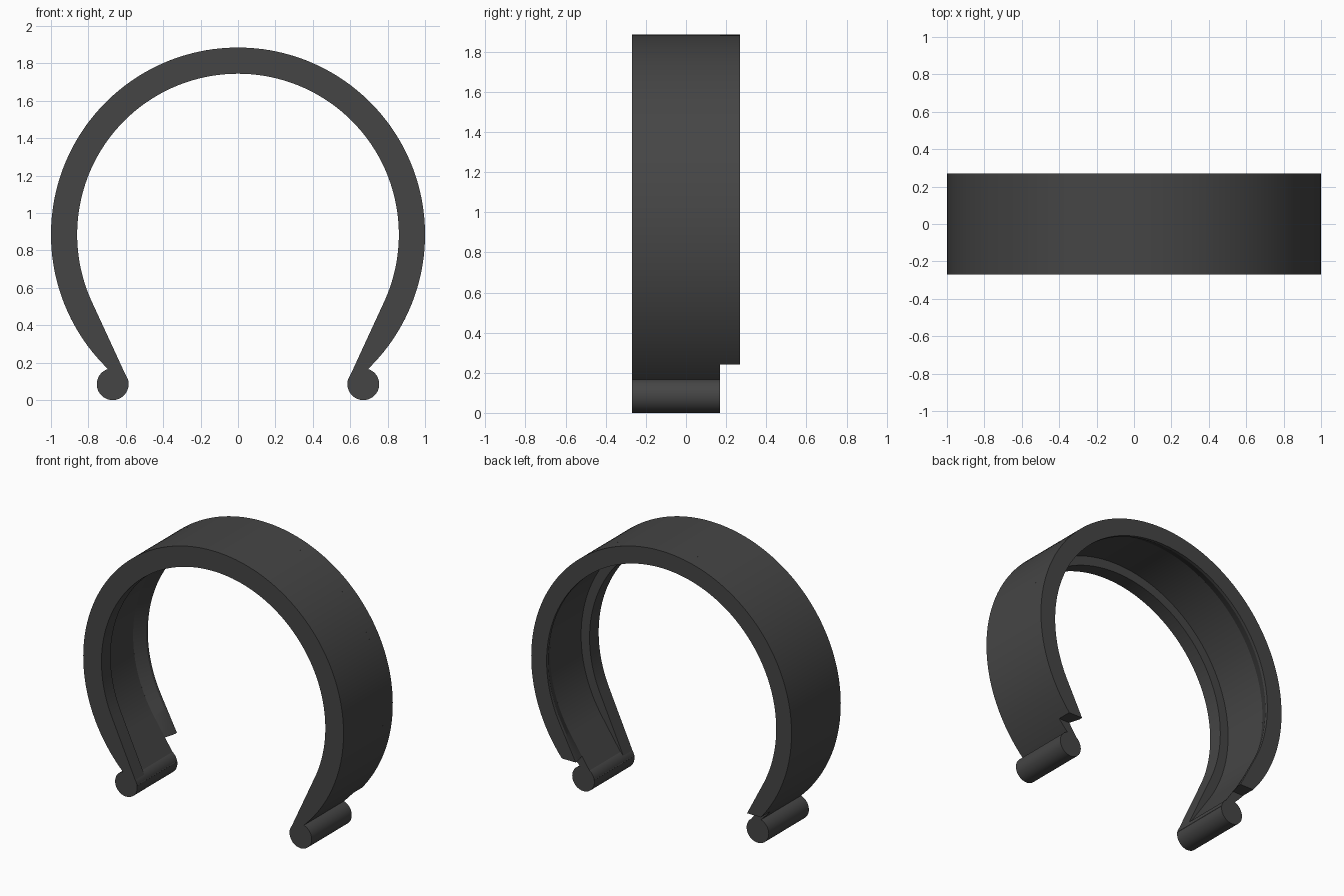
import bpy, bmesh, math

if "Cube" in bpy.data.objects:
    bpy.data.objects.remove(bpy.data.objects["Cube"])

CZ = 0.885                    # height of the ring centre
P_ANGLE = math.radians(36.7)  # end of the arms, measured from straight down
P_DIST = 0.979                # distance of the inner arm tip from the centre

mat = bpy.data.materials.new("dark_grey")
mat.diffuse_color = (0.06, 0.06, 0.06, 1)
mat.use_nodes = True
mat.node_tree.nodes["Principled BSDF"].inputs["Base Color"].default_value = mat.diffuse_color


def finish(name, bm):
    bmesh.ops.recalc_face_normals(bm, faces=bm.faces)
    me = bpy.data.meshes.new(name)
    bm.to_mesh(me)
    bm.free()
    ob = bpy.data.objects.new(name, me)
    bpy.context.collection.objects.link(ob)
    me.materials.append(mat)
    bpy.ops.object.select_all(action='DESELECT')
    ob.select_set(True)
    bpy.context.view_layer.objects.active = ob
    bpy.ops.object.shade_smooth_by_angle(angle=math.radians(25))
    return ob


def radius_at(r, phi):
    """Circle of radius r that runs off along a tangent to the arm tip."""
    if r >= P_DIST:
        return r
    tangent = P_ANGLE + math.acos(r / P_DIST)
    a = min(phi, 2 * math.pi - phi)
    return r if a >= tangent else r / math.cos(tangent - a)


def sweep(section, start, steps=144):
    """Sweep a closed (y, radius) section around the ring, with end caps."""
    bm = bmesh.new()
    rings = []
    for i in range(steps + 1):
        phi = start + (2 * math.pi - 2 * start) * i / steps
        ring = []
        for y, r in section:
            d = radius_at(r, phi)
            ring.append(bm.verts.new((-d * math.sin(phi), y, CZ - d * math.cos(phi))))
        rings.append(ring)
    n = len(section)
    for a, b in zip(rings, rings[1:]):
        for j in range(n):
            k = (j + 1) % n
            bm.faces.new((a[j], a[k], b[k], b[j]))
    bm.faces.new(rings[0])
    bm.faces.new(rings[-1])
    return bm


# Main band: front flange with a recessed floor behind it
finish("clip_band", sweep([(-0.27, 1.0), (-0.27, 0.86), (-0.17, 0.86),
                           (-0.17, 0.925), (0.17, 0.925), (0.17, 1.0)], P_ANGLE))

# Rear band: sloped retaining lip, cut off level above the end pins
bm = sweep([(0.17, 1.0), (0.17, 0.925), (0.25, 0.882), (0.27, 0.882), (0.27, 1.0)],
           math.radians(40))
bmesh.ops.bisect_plane(bm, geom=bm.verts[:] + bm.edges[:] + bm.faces[:],
                       plane_co=(0, 0, 0.24), plane_no=(0, 0, 1), clear_inner=True)
bmesh.ops.holes_fill(bm, edges=[e for e in bm.edges if e.is_boundary], sides=0)
finish("rear_lip", bm)

# Round pins along the arm ends
for side, name in ((-1, "left_pin"), (1, "right_pin")):
    bm = bmesh.new()
    bmesh.ops.create_cone(bm, cap_ends=True, segments=48, radius1=0.085,
                          radius2=0.085, depth=0.44)
    for v in bm.verts:
        x, y, z = v.co
        v.co = (x + side * 0.67, z - 0.05, y + 0.085)
    finish(name, bm)
